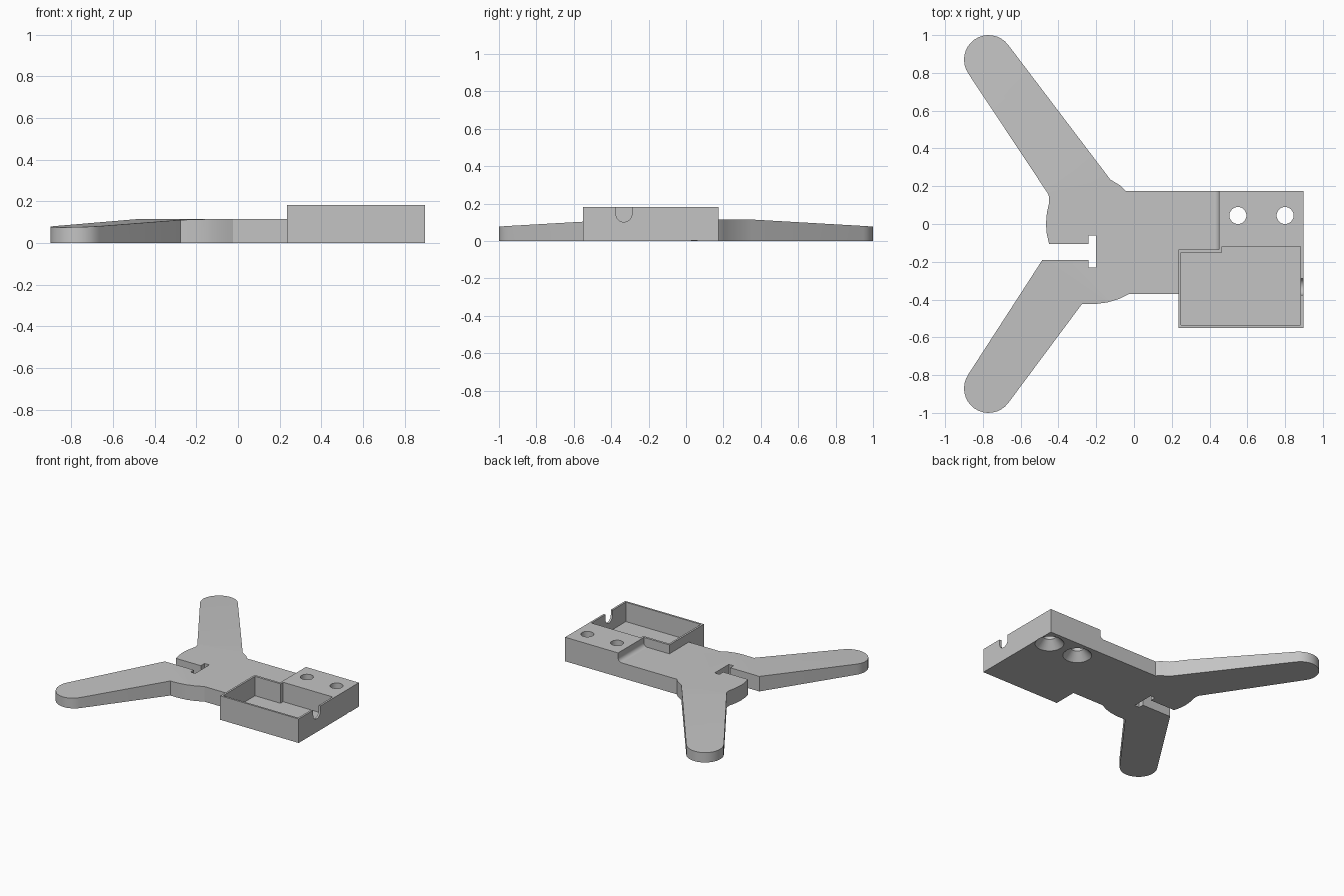
import bpy, bmesh, math
from mathutils import Vector

cube = bpy.data.objects.get("Cube")
if cube:
    bpy.data.objects.remove(cube, do_unlink=True)

PLATE_H, BLOCK_H = 0.115, 0.183
END_X, BACK_Y, STEP_X = 0.897, 0.175, 0.45

grey = bpy.data.materials.new("plain grey")
grey.use_nodes = True
colour = (0.55, 0.55, 0.55, 1)
grey.diffuse_color = colour
grey.node_tree.nodes["Principled BSDF"].inputs["Base Color"].default_value = colour


def arc(cx, cy, r, start, end, n=16):
    """Points on a circular arc, angles in degrees."""
    angles = [math.radians(start + (end - start) * i / n) for i in range(n + 1)]
    return [(cx + r * math.cos(a), cy + r * math.sin(a)) for a in angles]


def prism(outline, low, high, axes="xyz"):
    """Closed bmesh prism; axes tells where outline u, v and the depth go."""
    def place(u, v, w):
        d = dict(zip(axes, (u, v, w)))
        return d["x"], d["y"], d["z"]
    bm = bmesh.new()
    a = [bm.verts.new(place(u, v, low)) for u, v in outline]
    b = [bm.verts.new(place(u, v, high)) for u, v in outline]
    bm.faces.new(a)
    bm.faces.new(b)
    for i in range(len(a)):
        j = (i + 1) % len(a)
        bm.faces.new((a[i], a[j], b[j], b[i]))
    bmesh.ops.recalc_face_normals(bm, faces=bm.faces)
    return bm


def make(name, bm):
    mesh = bpy.data.meshes.new(name)
    bm.to_mesh(mesh)
    bm.free()
    obj = bpy.data.objects.new(name, mesh)
    bpy.context.collection.objects.link(obj)
    mesh.materials.append(grey)
    return obj


def activate(obj):
    bpy.ops.object.select_all(action="DESELECT")
    obj.select_set(True)
    bpy.context.view_layer.objects.active = obj


def cut(obj, bm):
    cutter = make("cutter", bm)
    cutter.hide_render = True
    mod = obj.modifiers.new("cut", "BOOLEAN")
    mod.operation, mod.solver, mod.object = "DIFFERENCE", "EXACT", cutter
    activate(obj)
    bpy.ops.object.modifier_apply(modifier=mod.name)
    bpy.data.objects.remove(cutter, do_unlink=True)


# Plate with two splayed arms and a T-shaped slot between them
outline = [(STEP_X, -0.135), (STEP_X, BACK_Y), (-0.045, BACK_Y), (-0.075, 0.205), (-0.125, 0.235)]
outline += arc(-0.77, 0.87, 0.13, 37, 214)
outline += [(-0.455, 0.16), (-0.449, 0.14), (-0.449, 0.115), (-0.461, 0.06), (-0.466, 0),
            (-0.462, -0.05), (-0.45, -0.105)]
outline += [(-0.24, -0.105), (-0.24, -0.06), (-0.2, -0.06), (-0.2, -0.23),
            (-0.24, -0.23), (-0.24, -0.19), (-0.485, -0.19)]
outline += arc(-0.77, -0.87, 0.13, 146, 323)
outline += [(-0.275, -0.423), (-0.2, -0.423), (-0.14, -0.415), (-0.08, -0.397),
            (-0.025, -0.37), (0.235, -0.37), (0.235, -0.135)]
bm = prism(outline, 0, PLATE_H)

# Arms slope down toward their tips
HINGE, SLOPE = 0.41, 0.046
for side in (1, -1):
    along = Vector((-0.545, 0.838 * side, 0))
    bmesh.ops.bisect_plane(bm, geom=bm.verts[:] + bm.edges[:] + bm.faces[:],
                           plane_co=along * HINGE, plane_no=along)
    for v in bm.verts:
        reach = v.co.dot(along) - HINGE
        if v.co.z > 0.05 and reach > 0:
            v.co.z -= SLOPE * reach
plate = make("plate_with_arms", bm)

# Raised block holding the open tray and the screw holes
block = make("tray_block", prism(
    [(0.235, -0.55), (END_X, -0.55), (END_X, BACK_Y), (STEP_X, BACK_Y),
     (STEP_X, -0.135), (0.235, -0.135)], 0, BLOCK_H))
cut(block, prism([(0.25, -0.535), (0.882, -0.535), (0.882, -0.12), (0.465, -0.12),
                  (0.465, -0.152), (0.25, -0.152)], 0.035, 0.3))

# Round-bottomed cable notch in the end wall
notch = [(-0.375, 0.3)] + arc(-0.332, 0.145, 0.043, 180, 360) + [(-0.289, 0.3)]
cut(block, prism(notch, 0.86, 1, "yzx"))

# Screw holes, countersunk from below
for x in (0.55, 0.8):
    bm = bmesh.new()
    rings = [(0.1, -0.02), (0.1, 0), (0.045, 0.06), (0.045, 0.3)]
    loops = [[bm.verts.new((px, py, z)) for px, py in arc(x, 0.045, r, 0, 360, 32)[:-1]]
             for r, z in rings]
    bm.faces.new(loops[0])
    bm.faces.new(loops[-1])
    for low, high in zip(loops, loops[1:]):
        for i in range(32):
            j = (i + 1) % 32
            bm.faces.new((low[i], low[j], high[j], high[i]))
    bmesh.ops.recalc_face_normals(bm, faces=bm.faces)
    cut(block, bm)

# Concave fillet where the plate meets the block
R = 0.03
profile = [(STEP_X, PLATE_H)] + arc(STEP_X - R, PLATE_H + R, R, 270, 360, 8)
fillet = make("step_fillet", prism(profile, -0.135, BACK_Y, "xzy"))

for obj in (plate, block, fillet):
    activate(obj)
    bpy.ops.object.shade_smooth_by_angle(angle=math.radians(25))
